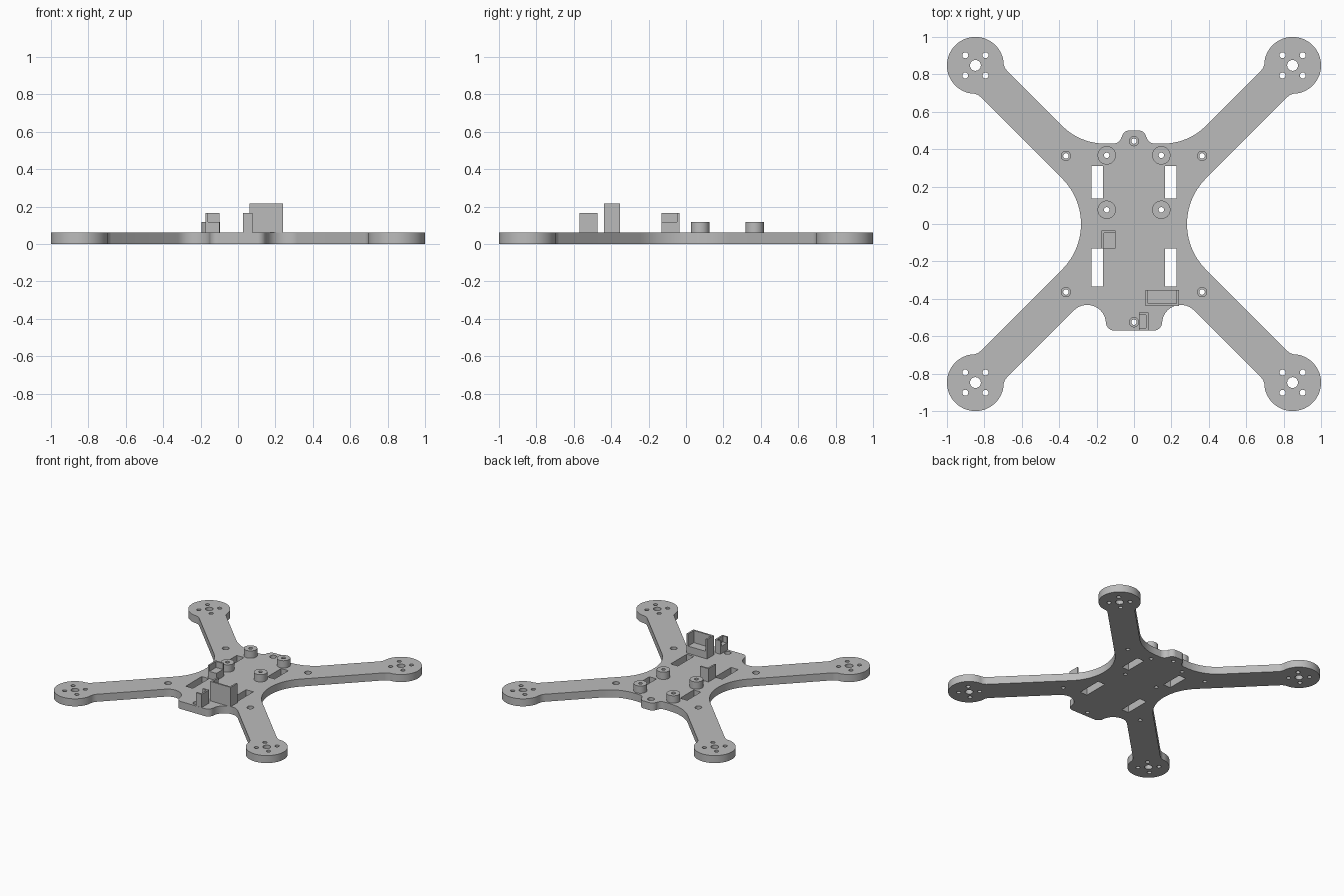
import bpy
import bmesh
from math import cos, sin, tan, radians
from mathutils import Vector

if "Cube" in bpy.data.objects:
    bpy.data.objects.remove(bpy.data.objects["Cube"], do_unlink=True)

PLATE = 0.06     # plate thickness
LEDGE = 0.118    # top of standoffs and bracket shelves
WALL = 0.013     # bracket wall thickness

grey = bpy.data.materials.new("plastic_grey")
grey.use_nodes = True
GREY = (0.5, 0.5, 0.5, 1)
grey.diffuse_color = GREY
grey.node_tree.nodes["Principled BSDF"].inputs["Base Color"].default_value = GREY


def arc(cx, cy, r, start, end, steps):
    angles = [radians(start + (end - start) * i / steps) for i in range(steps + 1)]
    return [(cx + r * cos(a), cy + r * sin(a)) for a in angles]


def circle(cx, cy, r, sides=32):
    return arc(cx, cy, r, 0, 360, sides)[:-1]


def rect(x0, x1, y0, y1):
    return [(x0, y0), (x1, y0), (x1, y1), (x0, y1)]


def fillet(before, corner, after, r, steps=14):
    """Points of an arc of radius r that rounds off a corner."""
    c = Vector(corner)
    u = (Vector(before) - c).normalized()
    v = (Vector(after) - c).normalized()
    half = u.angle(v) / 2
    centre = c + (u + v).normalized() * (r / sin(half))
    a = c + u * (r / tan(half)) - centre
    b = c + v * (r / tan(half)) - centre
    sweep = a.angle(b)
    pts = []
    for i in range(steps + 1):
        t = i / steps
        p = (a * sin((1 - t) * sweep) + b * sin(t * sweep)) / sin(sweep)
        pts.append(tuple(centre + p))
    return pts


def prism(name, loops, z0, z1):
    """Extrude closed outlines (an outer one plus holes) between two heights."""
    bm = bmesh.new()
    for loop in loops:
        vs = [bm.verts.new((x, y, z0)) for x, y in loop]
        for i, v in enumerate(vs):
            bm.edges.new((v, vs[(i + 1) % len(vs)]))
    bmesh.ops.triangle_fill(bm, edges=bm.edges[:], use_beauty=True)
    out = bmesh.ops.extrude_face_region(bm, geom=bm.faces[:], use_keep_orig=True)
    top = [g for g in out["geom"] if isinstance(g, bmesh.types.BMVert)]
    bmesh.ops.translate(bm, verts=top, vec=(0, 0, z1 - z0))
    bmesh.ops.recalc_face_normals(bm, faces=bm.faces[:])
    mesh = bpy.data.meshes.new(name)
    bm.to_mesh(mesh)
    bm.free()
    mesh.materials.append(grey)
    ob = bpy.data.objects.new(name, mesh)
    bpy.context.collection.objects.link(ob)
    return ob


def activate(ob):
    bpy.ops.object.select_all(action='DESELECT')
    ob.select_set(True)
    bpy.context.view_layer.objects.active = ob


def smooth(ob):
    activate(ob)
    bpy.ops.object.shade_smooth_by_angle(angle=radians(30))


# Frame outline: corners (x, y, radius) of one half, with a motor pad on each arm
PAD, PAD_R = 0.848, 0.152
NECK_IN, NECK_OUT = PAD - PAD_R, PAD - PAD_R + 0.141
half_path = [
    (0, -0.57, 0), (0.15, -0.57, 0.045), (0.15, -0.291, 0.1),
    (NECK_IN, -NECK_OUT, 0.07), "front", (NECK_OUT, -NECK_IN, 0.07),
    (0.141, 0, 0.343),
    (NECK_OUT, NECK_IN, 0.07), "back", (NECK_IN, NECK_OUT, 0.07),
    (0.289, 0.43, 0.32), (0.066, 0.43, 0.045), (0.066, 0.5, 0.042), (0, 0.5, 0),
]
pads = {"front": arc(PAD, -PAD, PAD_R, 191, 439, 56),
        "back": arc(PAD, PAD, PAD_R, -79, 169, 56)}


def ends(item):
    pts = pads[item] if isinstance(item, str) else [item[:2]]
    return pts[0], pts[-1]


half = []
for i, item in enumerate(half_path):
    if isinstance(item, str):
        half += pads[item]
    elif item[2] == 0:
        half.append(item[:2])
    else:
        half += fillet(ends(half_path[i - 1])[1], item[:2], ends(half_path[i + 1])[0], item[2])
outline = half + [(-x, y) for x, y in reversed(half[1:-1])]

# Holes through the frame
holes, bores, standoffs = [], [], []
for sx in (-1, 1):
    for sy in (-1, 1):
        holes.append(circle(sx * PAD, sy * PAD, 0.029))
        holes += [circle(sx * PAD + dx, sy * PAD + dy, 0.016, 20)
                  for dx in (-0.054, 0.054) for dy in (-0.054, 0.054)]
        bores.append((sx * 0.364, sy * 0.364))
    standoffs += [(sx * 0.146, y) for y in (0.367, 0.076)]
    x0, x1 = sorted((sx * 0.165, sx * 0.228))
    holes += [rect(x0, x1, 0.137, 0.31), rect(x0, x1, -0.334, -0.132)]
bores += [(0, 0.443), (0, -0.525)]
holes += [circle(x, y, 0.0145) for x, y in bores + standoffs]
frame = prism("frame_plate", [outline] + holes, 0, PLATE)

# Counterbores for the screw heads
cutter = prism("counterbore_cutter", [circle(x, y, 0.025) for x, y in bores],
               PLATE / 2, PLATE + 0.02)
cutter.hide_render = True
mod = frame.modifiers.new("counterbores", 'BOOLEAN')
mod.operation, mod.solver, mod.object = 'DIFFERENCE', 'EXACT', cutter
activate(frame)
bpy.ops.object.modifier_apply(modifier=mod.name)
bpy.data.objects.remove(cutter, do_unlink=True)
smooth(frame)

# Board standoffs
for i, (x, y) in enumerate(standoffs):
    smooth(prism(f"standoff_{i + 1}", [circle(x, y, 0.049, 40), circle(x, y, 0.0145)],
                 PLATE, LEDGE))


# Brackets: a low shelf with taller thin walls on the closed sides
def bracket(name, x0, x1, y0, y1, top, walls):
    prism(name + "_shelf", [rect(x0, x1, y0, y1)], PLATE, LEDGE)
    sides = {"left": rect(x1 - WALL, x1, y0, y1), "right": rect(x0, x0 + WALL, y0, y1),
             "front": rect(x0, x1, y0, y0 + WALL), "back": rect(x0, x1, y1 - WALL, y1)}
    for side in walls:
        prism(f"{name}_{side}_wall", [sides[side]], LEDGE, top)


bracket("large_bracket", 0.061, 0.241, -0.438, -0.352, 0.215, ("front", "left", "right"))
bracket("middle_bracket", -0.174, -0.1, -0.13, -0.034, 0.166, ("right", "back"))
bracket("small_bracket", 0.028, 0.077, -0.569, -0.474, 0.166, ("front", "left", "back"))
